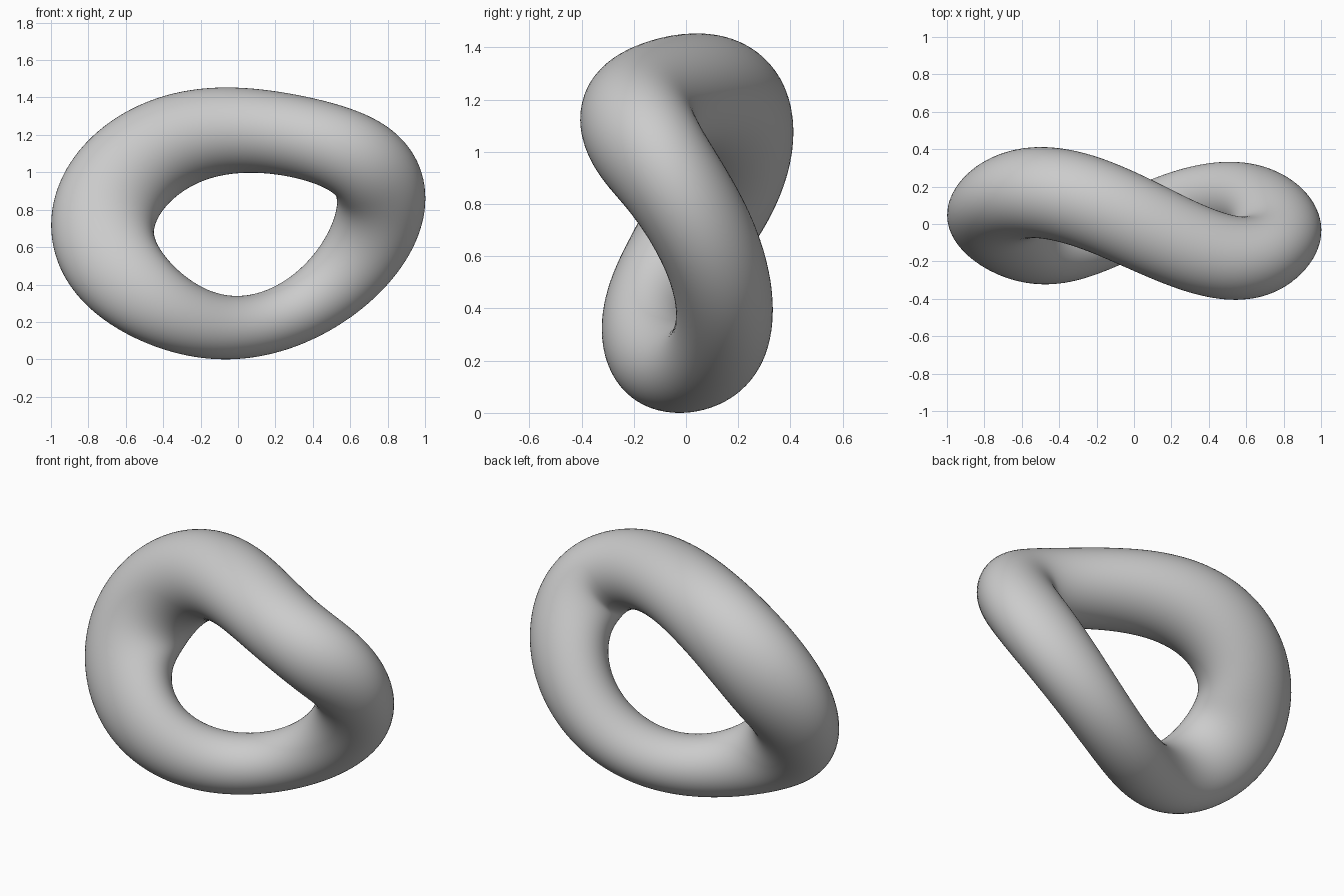
import bpy, bmesh, math
from mathutils import Vector

if "Cube" in bpy.data.objects:
    bpy.data.objects.remove(bpy.data.objects["Cube"], do_unlink=True)

# Eight stations round the ring, counter-clockwise from the left (+x) side:
# centre x, y, z, then the radius across the ring and the radius in depth
STATIONS = [
    (0.763, -0.005, 0.815, 0.235, 0.197),
    (0.575, -0.182, 1.11, 0.224, 0.222),
    (0.07, -0.02, 1.222, 0.225, 0.24),
    (-0.46, 0.165, 1.10, 0.262, 0.245),
    (-0.723, 0.045, 0.71, 0.276, 0.215),
    (-0.50, -0.142, 0.34, 0.226, 0.18),
    (-0.04, -0.012, 0.17, 0.17, 0.175),
    (0.487, 0.147, 0.373, 0.188, 0.185),
]
RINGS, SIDES = 160, 64


def station(t):
    """Smooth periodic blend of the stations at angle t."""
    n = len(STATIONS)
    out = [0.0] * 5
    for i, values in enumerate(STATIONS):
        d = t - math.tau * i / n
        s = math.sin(d / 2)
        w = 1.0 if abs(s) < 1e-7 else math.sin(n * d / 2) * math.cos(d / 2) / (n * s)
        out = [o + w * v for o, v in zip(out, values)]
    return Vector(out[:3]), out[3], out[4]


# Oval tube swept along the saddle-shaped centre line
bm = bmesh.new()
loops = []
for i in range(RINGS):
    t = math.tau * i / RINGS
    centre, across, deep = station(t)
    tangent = (station(t + 0.01)[0] - station(t - 0.01)[0]).normalized()
    outward = Vector((tangent.z, 0, -tangent.x)).normalized()
    side = tangent.cross(outward)
    loop = []
    for j in range(SIDES):
        u = math.tau * j / SIDES
        loop.append(bm.verts.new(
            centre + outward * across * math.cos(u) + side * deep * math.sin(u)))
    loops.append(loop)
for i in range(RINGS):
    a, b = loops[i], loops[(i + 1) % RINGS]
    for j in range(SIDES):
        k = (j + 1) % SIDES
        bm.faces.new((a[j], b[j], b[k], a[k]))
bmesh.ops.recalc_face_normals(bm, faces=bm.faces)

# Rest the ring on the ground
low = min(v.co.z for v in bm.verts)
bmesh.ops.translate(bm, verts=bm.verts, vec=(0, 0, -low))
for f in bm.faces:
    f.smooth = True

mesh = bpy.data.meshes.new("saddle_ring")
bm.to_mesh(mesh)
bm.free()
ring = bpy.data.objects.new("saddle_ring", mesh)
bpy.context.collection.objects.link(ring)

# Plain grey finish
grey = bpy.data.materials.new("light_grey")
grey.use_nodes = True
colour = (0.6, 0.6, 0.6, 1.0)
grey.diffuse_color = colour
grey.node_tree.nodes["Principled BSDF"].inputs["Base Color"].default_value = colour
mesh.materials.append(grey)
